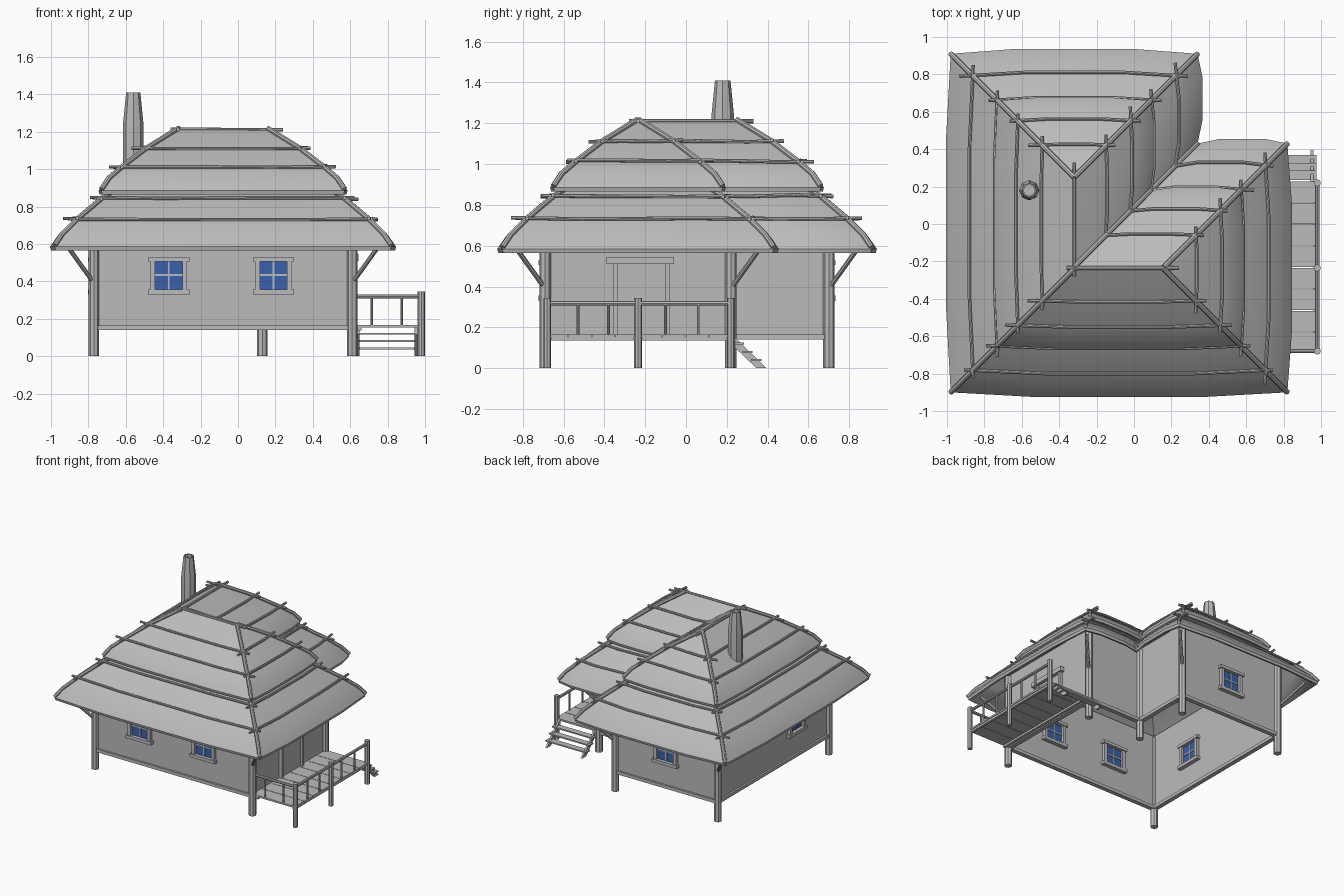
import bpy, bmesh, math, random
from mathutils import Matrix, Vector

random.seed(4)
cube = bpy.data.objects.get("Cube")
if cube:
    bpy.data.objects.remove(cube)


def material(name, rgb):
    m = bpy.data.materials.new(name)
    m.use_nodes = True
    m.diffuse_color = (*rgb, 1)
    m.node_tree.nodes["Principled BSDF"].inputs["Base Color"].default_value = (*rgb, 1)
    return m


GREY = material("plain grey", (0.5, 0.5, 0.5))
BLUE = material("window blue", (0.04, 0.12, 0.41))
parts = []


def add(name, mesh, mat):
    ob = bpy.data.objects.new(name, mesh)
    bpy.context.collection.objects.link(ob)
    mesh.materials.clear()
    mesh.materials.append(mat)
    parts.append(ob)
    return ob


def finish(name, bm, mat=GREY):
    bmesh.ops.remove_doubles(bm, verts=bm.verts, dist=0.0005)
    bmesh.ops.recalc_face_normals(bm, faces=bm.faces)
    mesh = bpy.data.meshes.new(name)
    bm.to_mesh(mesh)
    bm.free()
    return add(name, mesh, mat)


def boxes(name, items, mat=GREY, frame=Matrix()):
    """Each item is (x range, y range, z range) in the given frame."""
    bm = bmesh.new()
    for spans in items:
        mid = Vector([(a + b) / 2 for a, b in spans])
        size = [b - a for a, b in spans]
        bmesh.ops.create_cube(bm, size=1, matrix=frame @ Matrix.Translation(mid) @ Matrix.Diagonal((*size, 1)))
    return finish(name, bm, mat)


def rods(name, paths, radius):
    curve = bpy.data.curves.new(name, "CURVE")
    curve.dimensions = "3D"
    curve.bevel_depth, curve.bevel_resolution, curve.use_fill_caps = radius, 2, True
    for path in paths:
        spline = curve.splines.new("POLY")
        spline.points.add(len(path) - 1)
        for point, co in zip(spline.points, path):
            point.co = (*co, 1)
    helper = bpy.data.objects.new(name, curve)
    mesh = bpy.data.meshes.new_from_object(helper)
    bpy.data.objects.remove(helper)
    return add(name, mesh, GREY)


# L-shaped plan, moved inward by d
RIDGE = 0.66


def corners(d):
    w, e, s, n = -0.98 + d, 0.82 - d, -0.9 + d, 0.91 - d
    ex, ny = 0.34 - d, 0.43 - d
    return [Vector(p) for p in ((w, s), (e, s), (e, ny), (ex, ny), (ex, n), (w, n))]


def edge(d, i, bow):
    c = corners(d)
    a, b = c[i], c[(i + 1) % 6]
    along = b - a
    out = Vector((along.y, -along.x))
    if out.length > 0.01:
        out.normalize()
    bulge = out * bow * (1 - d / RIDGE)
    return [a, a + along * 0.25 + bulge, a + along * 0.75 + bulge, b]


def loft(name, profile, bow=0.025):
    bm = bmesh.new()
    rings = []
    for d, z in profile:
        pts = [p for i in range(6) for p in edge(d, i, bow)[:3]]
        rings.append([bm.verts.new((p.x, p.y, z)) for p in pts])
    for k, ring in enumerate(rings):
        nxt = rings[(k + 1) % len(rings)]
        for i in range(len(ring)):
            j = (i + 1) % len(ring)
            bm.faces.new((ring[i], ring[j], nxt[j], nxt[i]))
    return finish(name, bm)


# Walls and sill beam
loft("walls", [(0.21, 0.14), (0.21, 0.75), (0.22, 0.75), (0.22, 0.14)], 0)
loft("sill_beam", [(0.195, 0.14), (0.195, 0.165), (0.23, 0.165), (0.23, 0.14)], 0)

# Two thatch tiers
LOWER = [(0, 0.585), (0.04, 0.645), (0.12, 0.725), (0.25, 0.835), (0.32, 0.88)]
UPPER = [(0.25, 0.885), (0.29, 0.945), (0.36, 1.005), (0.49, 1.105), (RIDGE, 1.21)]
loft("lower_thatch", LOWER + [(0.32, 0.84), (0.25, 0.79), (0.12, 0.68), (0.03, 0.575), (0.005, 0.565)])
loft("upper_thatch", UPPER + [(RIDGE, 1.17), (0.49, 1.06), (0.36, 0.96), (0.28, 0.875), (0.255, 0.865)])

# Thatch poles across each slope
battens = []
for d, z in (LOWER[2], LOWER[3], UPPER[2], UPPER[3]):
    for i in range(6):
        pts = edge(d, i, 0.025)
        if (pts[3] - pts[0]).length < 0.1:
            continue
        along = (pts[3] - pts[0]).normalized()
        if i != 3:
            pts[0] = pts[0] - along * random.uniform(0.04, 0.08)
        if i != 2:
            pts[3] = pts[3] + along * random.uniform(0.04, 0.08)
        battens.append([(p.x, p.y, z + 0.008 + random.uniform(-0.004, 0.006)) for p in pts])
rods("roof_battens", battens, 0.009)

# Hip, valley and ridge poles
hips = []
for tier in (LOWER, UPPER):
    for i in range(6):
        hips.append([(*corners(d)[i], z + 0.008) for d, z in tier])
rods("hip_poles", hips, 0.014)
rods("ridge_poles", [[(-0.36, -0.235, 1.212), (0.24, -0.235, 1.21)],
                     [(-0.32, -0.28, 1.212), (-0.32, 0.33, 1.21)]], 0.01)

# Corner posts with diagonal eave braces
feet, eaves = corners(0.21), corners(0.07)
rods("corner_posts", [[(*p, 0), (*p, 0.74)] for p in feet], 0.028)
rods("eave_braces", [[(*feet[i], 0.39), (*eaves[i], 0.585)] for i in (0, 1, 2, 4, 5)], 0.012)

# Windows: local y points into the house
for name, x, y, turn in (("front_left_window", 0.19, -0.69, 0), ("front_right_window", -0.37, -0.69, 0),
                         ("back_window", -0.32, 0.70, math.pi), ("left_window", -0.77, -0.27, -math.pi / 2)):
    frame = Matrix.Translation((x, y, 0.43)) @ Matrix.Rotation(turn, 4, "Z")
    deep = (-0.025, 0.035)
    boxes(name + "_glass", [((-0.08, 0.08), (-0.004, 0.014), (-0.08, 0.08))], BLUE, frame)
    boxes(name + "_frame", [((-0.11, 0.11), (-0.032, 0.042), (0.075, 0.098)),
                            ((-0.11, 0.11), (-0.032, 0.042), (-0.1, -0.075)),
                            ((-0.098, -0.073), deep, (-0.08, 0.08)),
                            ((0.073, 0.098), deep, (-0.08, 0.08))], GREY, frame)
    boxes(name + "_bars", [((-0.005, 0.005), (-0.01, 0.02), (-0.08, 0.08)),
                           ((-0.08, 0.08), (-0.01, 0.02), (-0.001, 0.009))], GREY, frame)

# Door on the deck side
boxes("door", [((0.605, 0.618), (-0.34, -0.09), (0.165, 0.52))])
boxes("door_frame", [((0.6, 0.635), (-0.355, -0.335), (0.165, 0.52)),
                     ((0.6, 0.635), (-0.1, -0.08), (0.165, 0.52)),
                     ((0.59, 0.645), (-0.39, -0.06), (0.51, 0.545))])

# Deck
COUNT, START, PITCH = 8, -0.69, 0.115
boxes("deck_planks", [((0.61, 0.985), (START + k * PITCH, START + (k + 1) * PITCH - 0.004), (0.152, 0.166))
                      for k in range(COUNT)])
boxes("deck_beams", [((x, x + 0.02), (START, 0.23), (0.136, 0.152)) for x in (0.64, 0.96)])
rods("deck_posts", [[(0.98, y, 0), (0.98, y, 0.345)] for y in (-0.68, -0.235, 0.22)], 0.019)
rods("deck_rails", [[(0.98, -0.68, 0.318), (0.98, 0.22, 0.318)],
                    [(0.61, -0.68, 0.318), (0.98, -0.68, 0.318)]], 0.011)
balusters = [(0.98, y) for y in (-0.53, -0.38, -0.1, 0.06)] + [(x, -0.68) for x in (0.715, 0.875)]
rods("deck_balusters", [[(*p, 0.16), (*p, 0.318)] for p in balusters], 0.007)

# Steps down from the deck
boxes("step_treads", [((0.62, 0.975), (0.235 + k * 0.042, 0.285 + k * 0.042), (z, z + 0.01))
                      for k, z in enumerate((0.115, 0.075, 0.035))])
bm = bmesh.new()
for x in (0.635, 0.945):
    side = [(0.225, 0.165), (0.225, 0.115), (0.345, 0), (0.395, 0)]
    face = bm.faces.new([bm.verts.new((x, y, z)) for y, z in side])
    grown = bmesh.ops.extrude_face_region(bm, geom=[face], use_keep_orig=True)["geom"]
    bmesh.ops.translate(bm, vec=(0.015, 0, 0), verts=[v for v in grown if isinstance(v, bmesh.types.BMVert)])
finish("step_stringers", bm)

# Chimney
bm = bmesh.new()
rings = []
for r, z in ((0.05, 0.9), (0.054, 1.05), (0.054, 1.25), (0.038, 1.41), (0.03, 1.41), (0.03, 1.38)):
    rings.append(bmesh.ops.create_circle(bm, segments=8, radius=r,
                                         matrix=Matrix.Translation((-0.56, 0.18, z)))["verts"])
for a, b in zip(rings, rings[1:]):
    for i in range(8):
        j = (i + 1) % 8
        bm.faces.new((a[i], a[j], b[j], b[i]))
bm.faces.new(rings[0])
bm.faces.new(rings[-1])
finish("chimney", bm)

# Smooth the soft surfaces, keep sharp edges
bpy.ops.object.select_all(action="DESELECT")
for ob in parts:
    ob.select_set(True)
bpy.context.view_layer.objects.active = parts[0]
bpy.ops.object.shade_smooth_by_angle(angle=math.radians(30))
